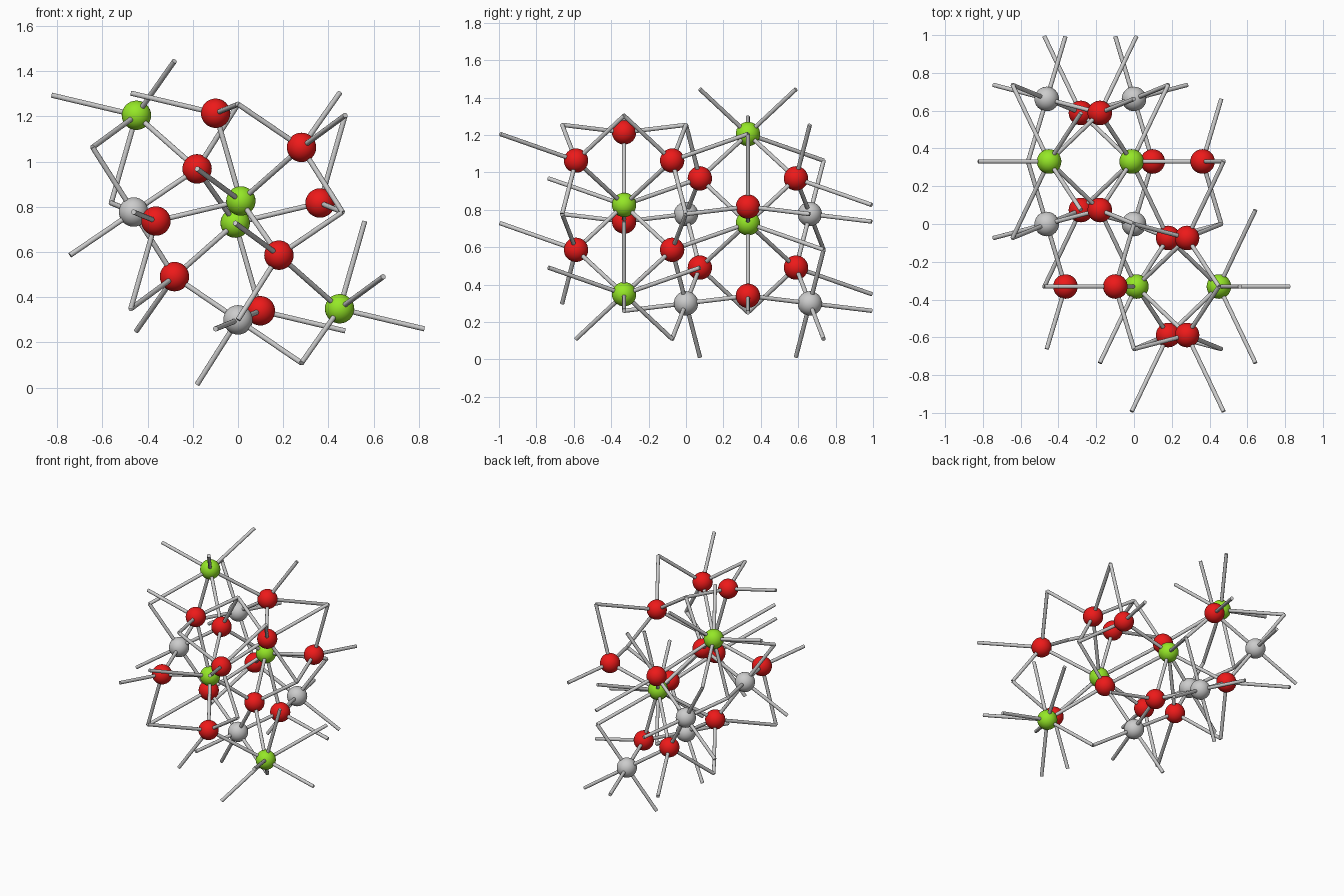
import bpy, bmesh
from itertools import product
from mathutils import Vector, Matrix

if "Cube" in bpy.data.objects:
    bpy.data.objects.remove(bpy.data.objects["Cube"])

A, B, C = 0.924, 1.324, 0.954      # repeat distances of the lattice in x, y, z
Q = B / 4
CENTRE = Vector((0, 0, 0.777))
BALL_R, ROD_R = 0.065, 0.0115


def make_material(name, colour):
    mat = bpy.data.materials.new(name)
    mat.diffuse_color = colour
    mat.use_nodes = True
    mat.node_tree.nodes["Principled BSDF"].inputs["Base Color"].default_value = mat.diffuse_color
    return mat


def with_inverse(points):
    """Points relative to the centre, plus their opposites through it."""
    pts = [Vector(p) for p in points]
    return [CENTRE + s * p for p in pts for s in (1, -1)]


def ball_mesh(name, mat=None):
    bm = bmesh.new()
    bmesh.ops.create_uvsphere(bm, u_segments=32, v_segments=16, radius=BALL_R)
    for f in bm.faces:
        f.smooth = True
    mesh = bpy.data.meshes.new(name)
    bm.to_mesh(mesh)
    bm.free()
    if mat:
        mesh.materials.append(mat)
    return mesh


# Atom positions
green = with_inverse([(0.0125, -Q, 0.049), (A / 2 - 0.0125, -Q, 0.049 - C / 2)])
grey = [CENTRE + Vector((x, y, z)) for x, z in ((-A / 2, 0), (0, -C / 2)) for y in (0, 2 * Q)]
red = with_inverse([(-0.099, -Q, C / 2 - 0.040), (-(A / 2 - 0.099), -Q, -0.040)]
                   + [(x, -Q + dy, z) for x, z in ((0.281, 0.286), (0.181, -0.191))
                      for dy in (-0.257, 0.257)])

# Balls
for name, points, colour in (("green_ball", green, (0.30, 0.80, 0.02, 1)),
                             ("grey_ball", grey, None),
                             ("red_ball", red, (0.85, 0.01, 0.01, 1))):
    mesh = ball_mesh(name, make_material(name, colour) if colour else None)
    for p in points:
        ob = bpy.data.objects.new(name, mesh)
        ob.location = p
        bpy.context.collection.objects.link(ob)

# Bonds: every atom reaches each close neighbour, also those in the next cells
shifts = [Vector((i * A, j * B, k * C)) for i, j, k in product((-1, 0, 1), repeat=3)]
bonds = {}


def find_bonds(starts, ends, reach):
    for p, q, s in product(starts, ends, shifts):
        e = q + s
        if 0.01 < (e - p).length < reach:
            key = frozenset(tuple(round(c, 3) for c in v) for v in (p, e))
            bonds[key] = (p, e)


for metal, reach in ((green, 0.51), (grey, 0.40)):
    find_bonds(metal, red, reach)
    find_bonds(red, metal, reach)

# Rods
bm = bmesh.new()
for p, e in bonds.values():
    d = e - p
    turn = Vector((0, 0, 1)).rotation_difference(d).to_matrix().to_4x4()
    bmesh.ops.create_cone(bm, cap_ends=True, segments=14, radius1=ROD_R, radius2=ROD_R,
                          depth=d.length, matrix=Matrix.Translation((p + e) / 2) @ turn)
for f in bm.faces:
    f.smooth = len(f.verts) == 4
for edge in bm.edges:
    edge.smooth = all(len(f.verts) == 4 for f in edge.link_faces)
mesh = bpy.data.meshes.new("bond_rods")
bm.to_mesh(mesh)
bm.free()
bpy.context.collection.objects.link(bpy.data.objects.new("bond_rods", mesh))
